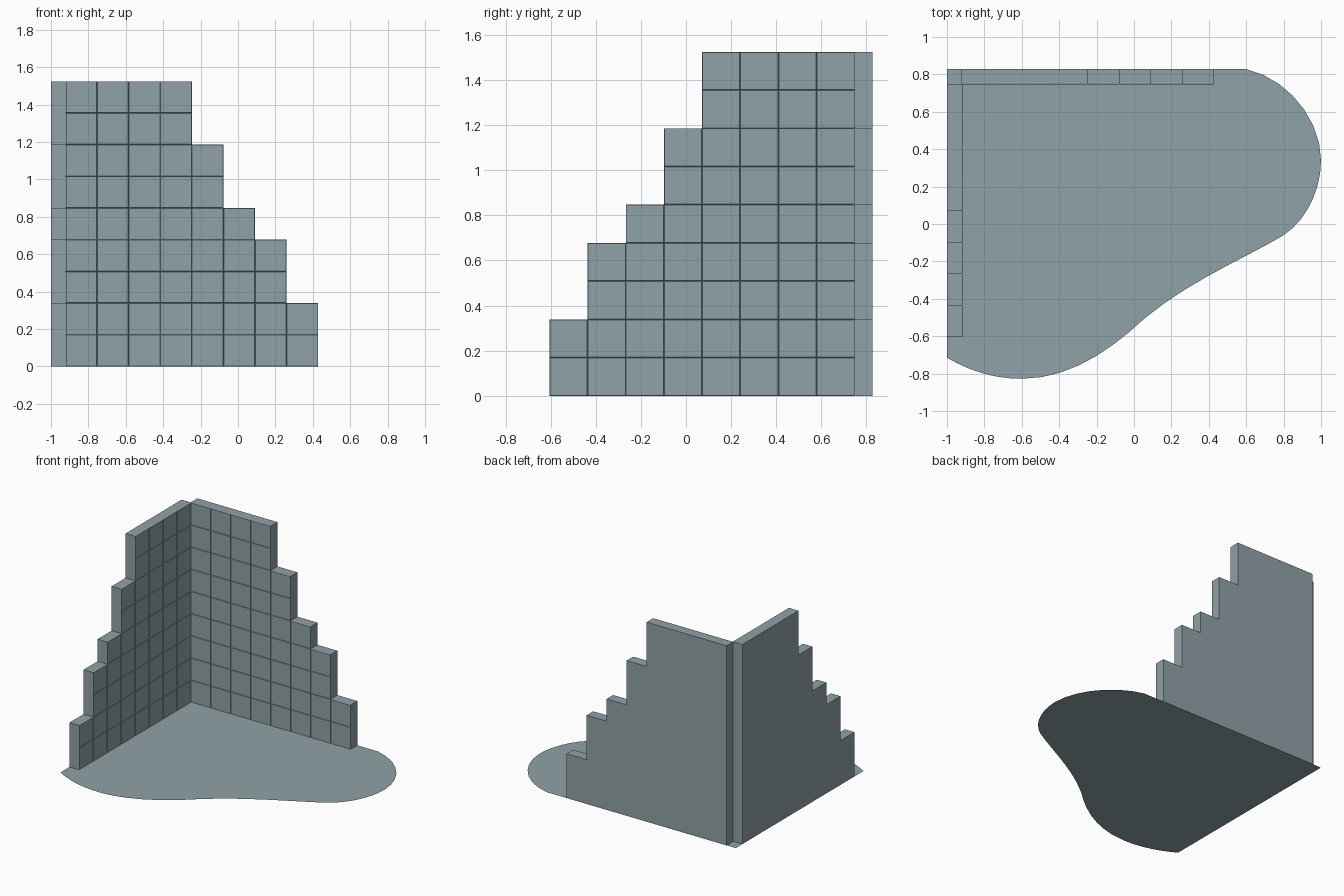
import bpy, bmesh
from mathutils import Vector
from mathutils.geometry import interpolate_bezier

cube = bpy.data.objects.get("Cube")
if cube:
    bpy.data.objects.remove(cube, do_unlink=True)

# One slate grey material for everything
slate = bpy.data.materials.new("slate_grey")
slate.use_nodes = True
colour = (0.28, 0.36, 0.39, 1)
slate.diffuse_color = colour
slate.node_tree.nodes["Principled BSDF"].inputs["Base Color"].default_value = colour

CELL, ROW = 0.169, 0.1694
GROOVE, RAISE = 0.003, 0.006
HEIGHTS = [9, 9, 9, 9, 7, 5, 4, 2]   # tiles in each column, from the corner


def finish(bm, name):
    mesh = bpy.data.meshes.new(name)
    bm.to_mesh(mesh)
    bm.free()
    mesh.materials.append(slate)
    obj = bpy.data.objects.new(name, mesh)
    bpy.context.collection.objects.link(obj)
    return obj


def stepped_wall(name, origin, along, inward, depth):
    """Stepped slab with raised tiles on its inner face and a plain back."""
    bm = bmesh.new()
    up = Vector((0, 0, 1))
    verts = {}

    def corner(i, j):
        if (i, j) not in verts:
            verts[i, j] = bm.verts.new(origin + along * (i * CELL) + up * (j * ROW))
        return verts[i, j]

    tiles = []
    for i, height in enumerate(HEIGHTS):
        for j in range(height):
            ring = [corner(i, j), corner(i + 1, j), corner(i + 1, j + 1), corner(i, j + 1)]
            face = bm.faces.new(ring)
            face.normal_update()
            if face.normal.dot(inward) < 0:
                face.normal_flip()
            tiles.append(face)
    # Thickness of the wall
    back = bmesh.ops.extrude_face_region(bm, geom=tiles, use_keep_orig=True)
    moved = [g for g in back["geom"] if isinstance(g, bmesh.types.BMVert)]
    bmesh.ops.translate(bm, verts=moved, vec=-inward * depth)
    bmesh.ops.recalc_face_normals(bm, faces=bm.faces)
    bm.normal_update()
    # Raised tiles separated by narrow grooves
    front = [f for f in bm.faces if f.normal.dot(inward) > 0.9]
    bmesh.ops.inset_individual(bm, faces=front, thickness=GROOVE, depth=RAISE)
    # Plain back
    bm.normal_update()
    rear = [f for f in bm.faces if f.normal.dot(inward) < -0.9]
    bmesh.ops.dissolve_faces(bm, faces=rear, use_verts=False)
    return finish(bm, name)


stepped_wall("back_wall", Vector((-0.923, 0.751, 0)), Vector((1, 0, 0)),
             Vector((0, -1, 0)), 0.0765)
stepped_wall("side_wall", Vector((-0.923, 0.747, 0)), Vector((0, -1, 0)),
             Vector((1, 0, 0)), 0.077)

# Floor sheet: square back corner, flowing curved front edge
spans = [
    ((0.6, 0.8275), (0.82, 0.78), (1, 0.56), (1, 0.34)),
    ((1, 0.34), (1, 0.18), (0.92, 0.02), (0.8, -0.06)),
    ((0.8, -0.06), (0.62, -0.17), (0.3, -0.3), (0.05, -0.51)),
    ((0.05, -0.51), (-0.13, -0.68), (-0.35, -0.8275), (-0.6, -0.8275)),
    ((-0.6, -0.8275), (-0.75, -0.8275), (-0.88, -0.785), (-1, -0.715)),
]
outline = [Vector((-1, 0.8275, 0)), Vector((0.6, 0.8275, 0))]
for span in spans:
    a, b, c, d = (Vector((x, y, 0)) for x, y in span)
    outline += interpolate_bezier(a, b, c, d, 8)[1:]
bm = bmesh.new()
floor = bm.faces.new([bm.verts.new(p) for p in outline])
floor.normal_update()
if floor.normal.z < 0:
    floor.normal_flip()
finish(bm, "floor")
